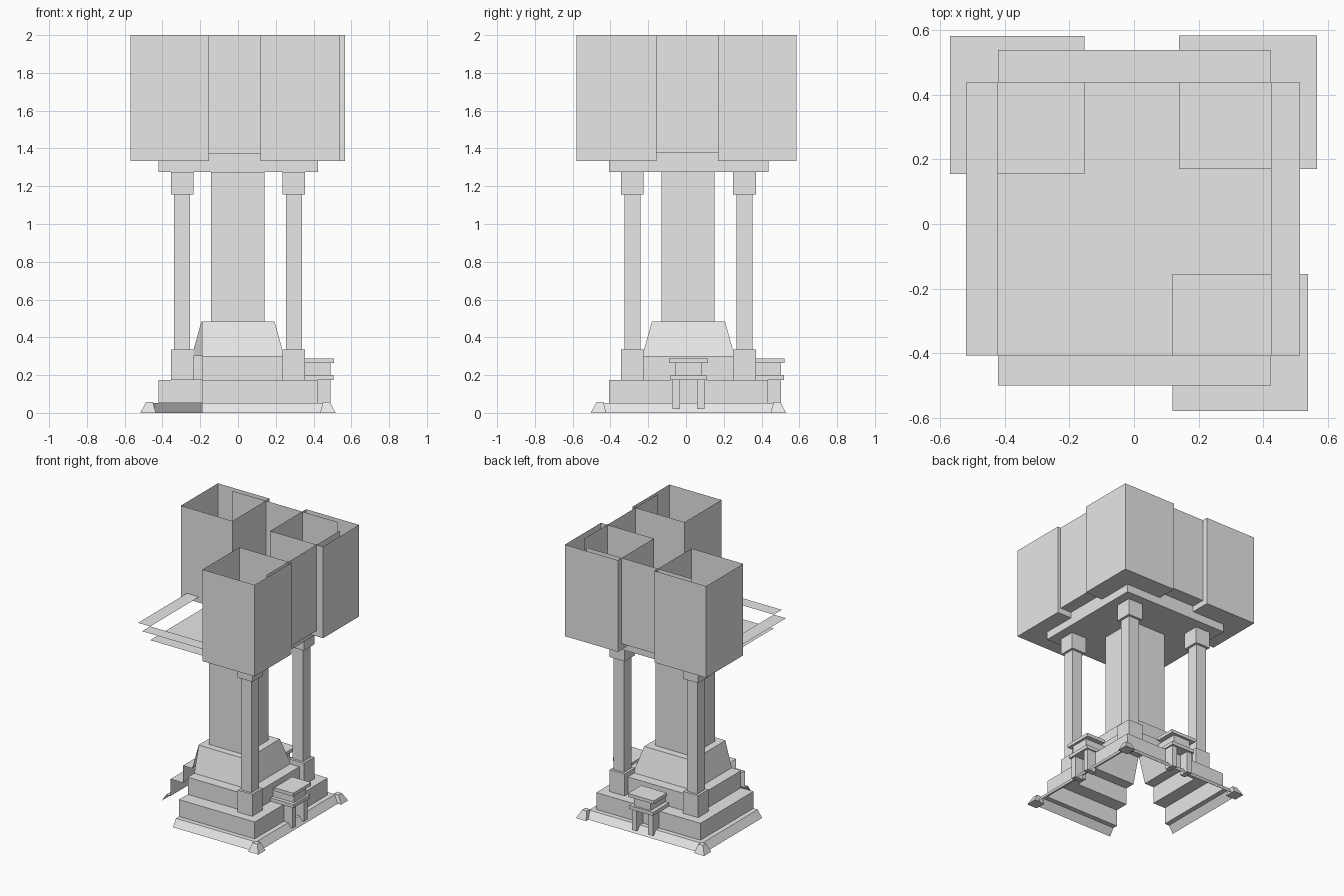
import bpy

if "Cube" in bpy.data.objects:
    bpy.data.objects.remove(bpy.data.objects["Cube"])

stone = bpy.data.materials.new("light_grey_stone")
stone.diffuse_color = (0.8, 0.8, 0.8, 1)
stone.use_nodes = True
stone.node_tree.nodes["Principled BSDF"].inputs["Base Color"].default_value = stone.diffuse_color
CY = 0.013  # the tower body sits slightly behind the origin


def make(name, verts, faces):
    mesh = bpy.data.meshes.new(name)
    mesh.from_pydata(verts, [], faces)
    mesh.materials.append(stone)
    obj = bpy.data.objects.new(name, mesh)
    bpy.context.collection.objects.link(obj)
    return obj


def frustum(name, bottom, top, z0, z1, closed=True):
    """Block between two rectangles given as (x0, x1, y0, y1)."""
    verts = []
    for (x0, x1, y0, y1), z in ((bottom, z0), (top, z1)):
        verts += [(x0, y0, z), (x1, y0, z), (x1, y1, z), (x0, y1, z)]
    faces = [(3, 2, 1, 0)] + [(i, (i + 1) % 4, (i + 1) % 4 + 4, i + 4) for i in range(4)]
    if closed:
        faces.append((4, 5, 6, 7))
    return make(name, verts, faces)


def box(name, x0, x1, y0, y1, z0, z1, closed=True):
    return frustum(name, (x0, x1, y0, y1), (x0, x1, y0, y1), z0, z1, closed)


def square(name, x, y, h, z0, z1):
    return box(name, x - h, x + h, y - h, y + h, z0, z1)


# Stepped hollow base, open below, with the front left corner cut away
CUT = 0.19
profile = [(0.49, 0), (0.455, 0.052), (0.42, 0.052), (0.42, 0.175),
           (0.32, 0.175), (0.32, 0.3), (0.245, 0.3), (0.193, 0.485)]
verts, faces = [], []
for h, z in profile:
    verts += [(x, y + CY, z) for x, y in
              ((-CUT, -h), (h, -h), (h, h), (-h, h), (-h, -CUT))]
for r in range(len(profile) - 1):
    for i in range(4):
        a = r * 5 + i
        faces.append((a, a + 1, a + 6, a + 5))
last = 5 * (len(profile) - 1)
faces.append(tuple(range(last, last + 5)))
make("stepped_base", verts, faces)

# Central shaft
box("shaft", -0.143, 0.141, CY - 0.143, CY + 0.139, 0.485, 1.275)

# Three corners: foot, post and open-topped corner box
corners = [(1, -1, (0.12, 0.54, -0.58, -0.155)),
           (1, 1, (0.14, 0.567, 0.17, 0.585)),
           (-1, 1, (-0.57, -0.153, 0.155, 0.582))]
for sx, sy, (x0, x1, y0, y1) in corners:
    def span(a, b):
        xs = sorted((sx * a, sx * b))
        ys = sorted((CY + sy * a, CY + sy * b))
        return (*xs, *ys)
    frustum("corner_foot", span(0.435, 0.517), span(0.45, 0.487), 0, 0.057)
    px, py = sx * 0.296, CY + sy * 0.297
    square("post_base", px, py, 0.06, 0.175, 0.335)
    square("post", px, py, 0.0425, 0.335, 1.155)
    square("post_cap", px, py, 0.06, 1.155, 1.275)
    box("corner_box", x0, x1, y0, y1, 1.333, 2.0, closed=False)

# Ceiling slab
X0, X1, Y0, Y1 = -0.422, 0.424, -0.408, 0.438   # inner square
OX0, OX1, OY0, OY1 = -0.52, 0.515, -0.5, 0.54   # outer reach


def flat(name, x0, x1, y0, y1, z):
    make(name, [(x0, y0, z), (x1, y0, z), (x1, y1, z), (x0, y1, z)], [(3, 2, 1, 0)])


def right_wall(name, x, z0, z1):
    make(name, [(x, Y0, z0), (x, Y1, z0), (x, Y1, z1), (x, Y0, z1)], [(0, 1, 2, 3)])


def back_wall(name, y, z0, z1):
    make(name, [(X1, y, z0), (X0, y, z0), (X0, y, z1), (X1, y, z1)], [(0, 1, 2, 3)])


flat("ceiling", X0, X1, Y0, Y1, 1.275)

# Ledge strips around all four sides
flat("ledge_left", OX0, X0, Y0, Y1, 1.375)
flat("ledge_right", X1, OX1, Y0, Y1, 1.375)
flat("ledge_front", X0, X1, OY0, Y0, 1.375)
flat("ledge_back", X0, X1, Y1, OY1, 1.375)

# Cornice and upper walls on the right and back only
right_wall("cornice_right", X1, 1.275, 1.375)
back_wall("cornice_back", Y1, 1.275, 1.375)
right_wall("upper_wall_right", OX1, 1.375, 2.0)
back_wall("upper_wall_back", OY1, 1.375, 2.0)

# Small porches on the right and back: (name, out0, out1, side0, side1, z0, z1)
porch = [("porch_roof", 0.355, 0.508, -0.104, 0.104, 0.263, 0.287),
         ("porch_room", 0.32, 0.49, -0.068, 0.068, 0.2, 0.263),
         ("porch_floor", 0.32, 0.505, -0.095, 0.095, 0.175, 0.2),
         ("porch_leg", 0.42, 0.49, -0.085, -0.045, 0.02, 0.175),
         ("porch_leg", 0.42, 0.49, 0.045, 0.085, 0.02, 0.175)]
for name, a, b, s0, s1, z0, z1 in porch:
    box(name + "_right", a, b, CY + s0, CY + s1, z0, z1)
    box(name + "_back", s0, s1, CY + a, CY + b, z0, z1)
